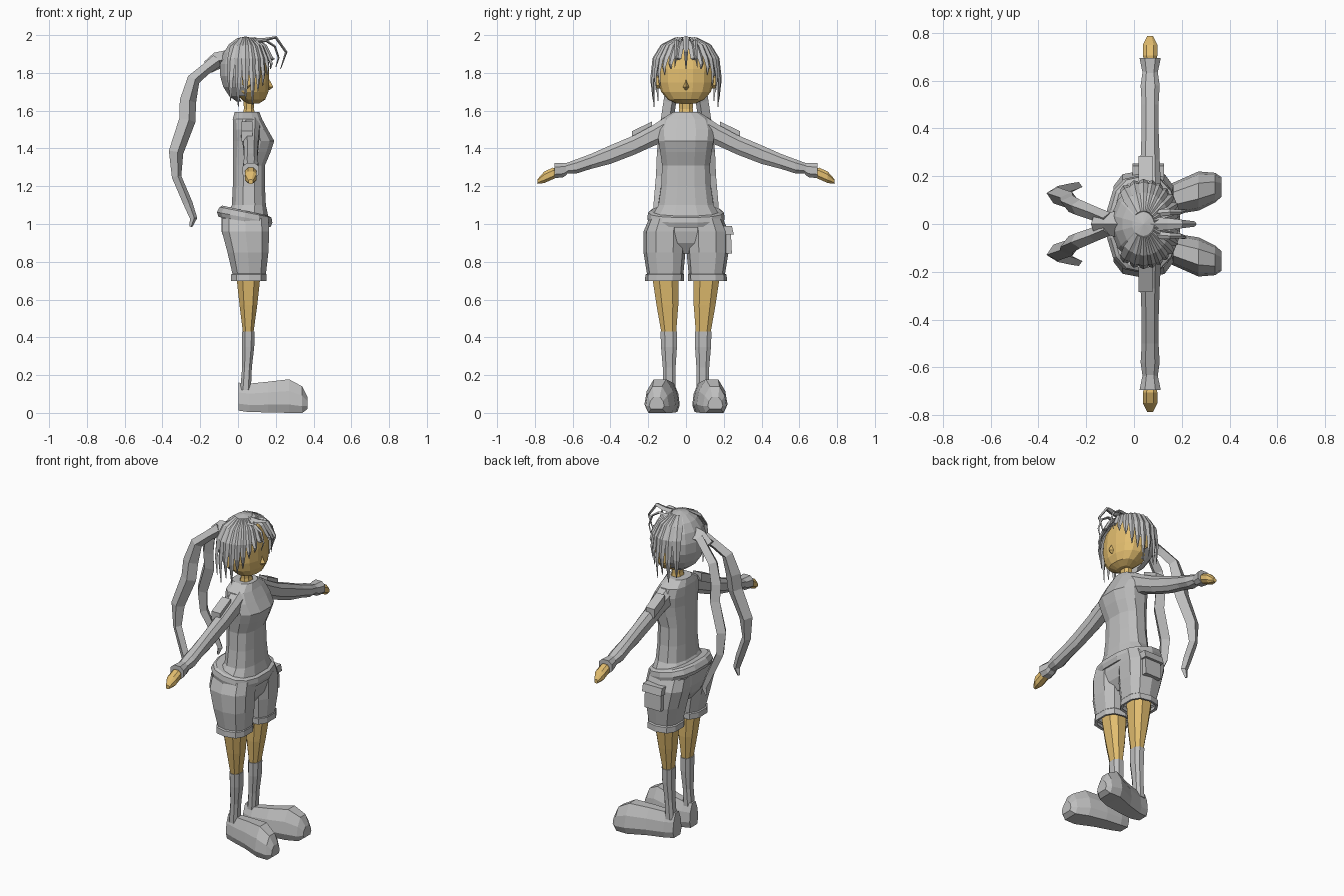
import bpy, bmesh, math
from mathutils import Vector


def material(name, rgb):
    m = bpy.data.materials.new(name)
    m.diffuse_color = (*rgb, 1)
    return m


GREY = material("grey cloth", (0.52, 0.52, 0.52))
SKIN = material("tan skin", (0.76, 0.51, 0.16))


def finish(name, bm, mat):
    bmesh.ops.recalc_face_normals(bm, faces=bm.faces)
    me = bpy.data.meshes.new(name)
    bm.to_mesh(me)
    bm.free()
    me.materials.append(mat)
    ob = bpy.data.objects.new(name, me)
    bpy.context.collection.objects.link(ob)
    return ob


def loft(name, rings, mat, caps=True, pair=False):
    """Skin a row of point rings; pair=True also builds the copy at -y."""
    for side in ((1, -1) if pair else (1,)):
        bm = bmesh.new()
        rows = [[bm.verts.new((p[0], p[1] * side, p[2])) for p in r] for r in rings]
        n = len(rows[0])
        for a, b in zip(rows, rows[1:]):
            for i in range(n):
                j = (i + 1) % n
                bm.faces.new((a[i], a[j], b[j], b[i]))
        if caps:
            bm.faces.new(rows[0])
            bm.faces.new(rows[-1])
        label = name if not pair else ("left_" if side > 0 else "right_") + name
        finish(label, bm, mat)


def oval(n, power, turn):
    for i in range(n):
        a = 2 * math.pi * (i + turn) / n
        c, s = math.cos(a), math.sin(a)
        yield (math.copysign(abs(c) ** power, c), math.copysign(abs(s) ** power, s))


def flat(z, x0, x1, y0, y1, n=10, power=0.8, tilt=0.0, turn=0.5):
    """Horizontal ring filling a box; tilt lowers its front."""
    cx, cy = (x0 + x1) / 2, (y0 + y1) / 2
    return [(cx + u * (x1 - x0) / 2, cy + v * (y1 - y0) / 2, z - tilt * u)
            for u, v in oval(n, power, turn)]


def upright(y, x0, x1, z0, z1, n=8, power=0.8):
    """Ring across an arm."""
    cx, cz = (x0 + x1) / 2, (z0 + z1) / 2
    return [(cx + u * (x1 - x0) / 2, y, cz + v * (z1 - z0) / 2) for u, v in oval(n, power, 0.5)]


def strand(name, path, side, mat=GREY, pair=False):
    """Diamond-section lock of hair: path of (point, half width, half thickness)."""
    pts = [Vector(p) for p, _, _ in path]
    rings = []
    for i, (_, w, th) in enumerate(path):
        t = (pts[min(i + 1, len(pts) - 1)] - pts[max(i - 1, 0)]).normalized()
        s = Vector(side)
        s = (s - t * s.dot(t)).normalized()
        u = t.cross(s)
        rings.append([pts[i] + s * w, pts[i] + u * th, pts[i] - s * w, pts[i] - u * th])
    loft(name, rings, mat, pair=pair)


# Shirt: slim waist, bust point at the front, flared hem
loft("shirt", [flat(z, a, b, -w, w, 12) for z, a, b, w in (
    (1.035, -0.08, 0.165, 0.19), (1.10, -0.035, 0.15, 0.15), (1.20, -0.03, 0.145, 0.135),
    (1.31, -0.03, 0.145, 0.13), (1.38, -0.03, 0.175, 0.14), (1.44, -0.03, 0.195, 0.15),
    (1.50, -0.03, 0.16, 0.155), (1.555, -0.03, 0.13, 0.135), (1.592, -0.02, 0.115, 0.07))], GREY)

# Sleeves, cuffs, shoulder patches and hands
loft("sleeve", [upright(*r) for r in (
    (0.11, 0.01, 0.12, 1.43, 1.57), (0.17, 0.02, 0.115, 1.41, 1.53), (0.27, 0.025, 0.11, 1.365, 1.475),
    (0.40, 0.03, 0.105, 1.315, 1.42), (0.50, 0.03, 0.105, 1.29, 1.375),
    (0.58, 0.025, 0.11, 1.265, 1.345), (0.645, 0.035, 0.10, 1.265, 1.32))], GREY, pair=True)
loft("sleeve_cuff", [upright(*r) for r in (
    (0.63, 0.035, 0.10, 1.26, 1.325), (0.65, 0.03, 0.105, 1.245, 1.325),
    (0.695, 0.02, 0.115, 1.24, 1.325))], GREY, pair=True)
loft("shoulder_patch", [upright(*r, 4, 0.3) for r in (
    (0.18, 0.015, 0.08, 1.485, 1.545), (0.285, 0.015, 0.08, 1.435, 1.495))], GREY, pair=True)
loft("hand", [upright(*r) for r in (
    (0.67, 0.045, 0.09, 1.25, 1.295), (0.705, 0.035, 0.10, 1.235, 1.30),
    (0.75, 0.035, 0.10, 1.215, 1.28), (0.787, 0.055, 0.08, 1.212, 1.237))], SKIN, pair=True)

# Tilted waistband with a wider lower edge
loft("waistband", [flat(z, a, b, -w, w, 14, 0.8, 0.028) for z, a, b, w in (
    (1.07, -0.085, 0.165, 0.185), (1.062, -0.10, 0.18, 0.20), (1.035, -0.115, 0.185, 0.205),
    (1.01, -0.105, 0.175, 0.20))], GREY)

# Shorts: seat, two wide legs, turned-up cuffs, a side pocket with its flap
loft("shorts_seat", [flat(z, a, b, -w, w, 12, 0.75) for z, a, b, w in (
    (1.04, -0.09, 0.165, 0.195), (0.96, -0.09, 0.165, 0.20), (0.90, -0.07, 0.15, 0.12),
    (0.845, -0.03, 0.11, 0.04))], GREY)
loft("shorts_leg", [flat(z, a, b, c, d, 10, 0.75) for z, a, b, c, d in (
    (1.03, -0.09, 0.165, 0.0, 0.195), (0.96, -0.09, 0.17, 0.0, 0.225),
    (0.85, -0.06, 0.165, 0.003, 0.225), (0.725, -0.03, 0.15, 0.015, 0.205))],
    GREY, caps=False, pair=True)
loft("shorts_cuff", [flat(z, a, b, c, d, 10, 0.75) for z, a, b, c, d in (
    (0.738, -0.03, 0.15, 0.015, 0.205), (0.732, -0.04, 0.155, 0.01, 0.215),
    (0.697, -0.04, 0.155, 0.01, 0.217), (0.70, -0.025, 0.14, 0.025, 0.20))],
    GREY, caps=False, pair=True)
for part, rows in (("pocket", ((0.96, 0.0, 0.12, 0.17, 0.24), (0.845, 0.0, 0.12, 0.18, 0.245))),
                   ("pocket_flap", ((0.99, -0.01, 0.13, 0.17, 0.245), (0.945, -0.01, 0.13, 0.18, 0.256)))):
    loft(part, [flat(*r, 4, 0.2) for r in rows], GREY)

# Bare legs, socks and big splayed shoes
loft("leg", [flat(z, a, b, c, d, 8) for z, a, b, c, d in (
    (0.78, -0.015, 0.125, 0.03, 0.185), (0.70, -0.01, 0.12, 0.035, 0.18),
    (0.57, 0.005, 0.105, 0.037, 0.16), (0.42, 0.025, 0.083, 0.05, 0.132))], SKIN, pair=True)
loft("sock", [flat(z, a, b, c, d, 8) for z, a, b, c, d in (
    (0.432, 0.018, 0.09, 0.045, 0.138), (0.35, 0.02, 0.088, 0.045, 0.135),
    (0.24, 0.02, 0.075, 0.053, 0.125), (0.12, 0.01, 0.07, 0.053, 0.125))], GREY, pair=True)
shoe = []
for x, y, w, bottom, top in ((0.003, 0.082, 0.042, 0.012, 0.16), (0.06, 0.085, 0.052, 0.004, 0.155),
                             (0.16, 0.105, 0.066, 0.003, 0.165), (0.27, 0.138, 0.082, 0.0, 0.178),
                             (0.34, 0.152, 0.062, 0.0, 0.14), (0.367, 0.155, 0.04, 0.02, 0.085)):
    h = top - bottom
    shoe.append([(x, y + k * w, bottom + f * h) for k, f in (
        (-0.75, 0), (0.75, 0), (1, 0.25), (0.85, 0.65), (0.4, 1), (-0.4, 1), (-0.85, 0.65), (-1, 0.25))])
loft("shoe", shoe, GREY, pair=True)

# Neck, head, ears and nose
loft("neck", [flat(z, a, b, -w, w, 8) for z, a, b, w in (
    (1.56, 0.015, 0.10, 0.045), (1.61, 0.03, 0.085, 0.038), (1.67, 0.025, 0.09, 0.04))], SKIN)
loft("head", [flat(z, a, b, -w, w, 14, 0.9) for z, a, b, w in (
    (1.637, 0.045, 0.11, 0.05), (1.658, 0.02, 0.145, 0.095), (1.70, -0.03, 0.163, 0.132),
    (1.75, -0.05, 0.168, 0.147), (1.82, -0.06, 0.166, 0.148), (1.88, -0.05, 0.152, 0.135),
    (1.93, -0.02, 0.125, 0.10), (1.96, 0.02, 0.085, 0.05))], SKIN)
loft("ear", [upright(*r, 6) for r in (
    (0.13, 0.03, 0.07, 1.715, 1.78), (0.162, 0.02, 0.065, 1.72, 1.80))], SKIN, pair=True)
loft("nose", [flat(z, a, b, -w, w, 4, 1, 0, 0) for z, a, b, w in (
    (1.765, 0.14, 0.166, 0.006), (1.725, 0.14, 0.187, 0.016), (1.71, 0.14, 0.168, 0.01))], SKIN)

# Hair cap: low-poly ball with the face opening cut away
HC, HR = Vector((0.04, 0, 1.815)), Vector((0.14, 0.165, 0.178))
bm = bmesh.new()
bmesh.ops.create_uvsphere(bm, u_segments=14, v_segments=9, radius=1)
for v in bm.verts:
    v.co = HC + Vector(a * b for a, b in zip(v.co, HR))
opening = [f for f in bm.faces if f.calc_center_median().z < 1.93
           and f.calc_center_median().x > (f.calc_center_median().z - 1.66) * 0.5]
bmesh.ops.delete(bm, geom=opening, context='FACES')
finish("hair_cap", bm, GREY)


# Locks that fall from the crown: azimuth from the front, tip height, half width
def on_cap(az, el, grow):
    return HC + Vector((HR.x * math.cos(el) * math.cos(az), HR.y * math.cos(el) * math.sin(az),
                        HR.z * math.sin(el))) * grow


for i, (deg, tip, w) in enumerate(((14, 1.87, 0.016), (27, 1.82, 0.016), (40, 1.79, 0.018),
                                   (52, 1.73, 0.018), (64, 1.70, 0.02), (76, 1.63, 0.02),
                                   (90, 1.66, 0.022), (105, 1.62, 0.022), (122, 1.65, 0.025))):
    az = math.radians(deg)
    a, b, c = on_cap(az, 1.25, 1.0), on_cap(az, 0.75, 1.04), on_cap(az, 0.32, 1.07)
    end = on_cap(az, 0, 1.06)
    end.z = tip
    mid = on_cap(az, 0.05, 1.1)
    mid.z = (c.z + tip) / 2
    strand(f"hair_lock_{i}", [(a, w * 0.6, 0.006), (b, w * 1.2, 0.011), (c, w, 0.01),
                              (mid, w * 0.7, 0.008), (end, 0.002, 0.002)],
           (-math.sin(az), math.cos(az), 0), pair=True)

# Springy forelocks arching out in front
strand("centre_forelock", [((0.06, 0, 1.975), 0.03, 0.012), ((0.14, 0, 1.975), 0.025, 0.01),
                           ((0.20, 0, 1.988), 0.018, 0.008), ((0.255, 0, 1.91), 0.011, 0.007),
                           ((0.225, 0, 1.82), 0.002, 0.002)], (0, 1, 0))
strand("side_forelock", [((0.09, 0.045, 1.965), 0.016, 0.008), ((0.15, 0.05, 1.97), 0.013, 0.007),
                         ((0.195, 0.05, 1.94), 0.01, 0.006), ((0.215, 0.055, 1.88), 0.007, 0.005),
                         ((0.20, 0.06, 1.83), 0.002, 0.002)], (0, 1, 0), pair=True)

# Ponytail root and its two long wavy tails
strand("ponytail_root", [((-0.06, 0, 1.87), 0.06, 0.05), ((-0.11, 0, 1.865), 0.045, 0.045),
                         ((-0.16, 0, 1.83), 0.06, 0.035)], (0, 1, 0))
strand("ponytail", [((-0.11, 0.02, 1.865), 0.03, 0.035), ((-0.17, 0.045, 1.82), 0.03, 0.03),
                    ((-0.235, 0.07, 1.765), 0.033, 0.035), ((-0.265, 0.085, 1.65), 0.035, 0.045),
                    ((-0.268, 0.10, 1.55), 0.035, 0.045), ((-0.328, 0.12, 1.38), 0.035, 0.04),
                    ((-0.325, 0.13, 1.25), 0.03, 0.026), ((-0.265, 0.15, 1.11), 0.022, 0.025),
                    ((-0.235, 0.16, 1.03), 0.016, 0.02), ((-0.25, 0.16, 0.985), 0.006, 0.008)],
       (0.25, 1, 0), pair=True)
